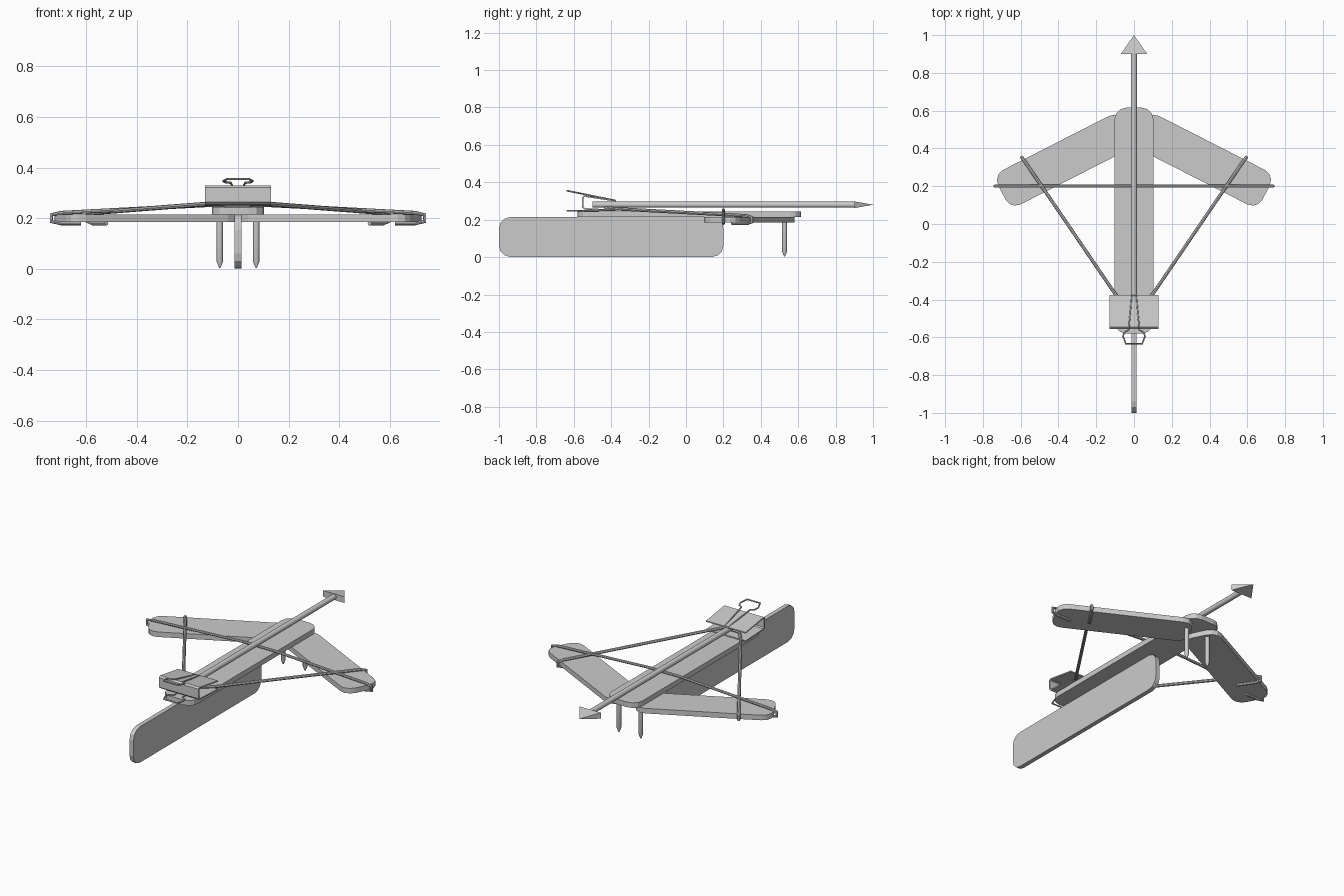
import bpy, bmesh, math
from mathutils import Matrix, Vector

if "Cube" in bpy.data.objects:
    bpy.data.objects.remove(bpy.data.objects["Cube"])


def finish(name, bm, matrix=None, smooth=False):
    bmesh.ops.recalc_face_normals(bm, faces=bm.faces)
    if matrix:
        bm.transform(matrix)
    me = bpy.data.meshes.new(name)
    bm.to_mesh(me)
    bm.free()
    ob = bpy.data.objects.new(name, me)
    bpy.context.collection.objects.link(ob)
    if smooth:
        select(ob)
        bpy.ops.object.shade_smooth_by_angle(angle=math.radians(35))
    return ob


def select(ob):
    bpy.ops.object.select_all(action='DESELECT')
    ob.select_set(True)
    bpy.context.view_layer.objects.active = ob


def extrude(name, pts, depth, matrix):
    """Flat outline in xy, thickened evenly about z = 0."""
    bm = bmesh.new()
    face = bm.faces.new([bm.verts.new((x, y, -depth / 2)) for x, y in pts])
    geo = bmesh.ops.extrude_face_region(bm, geom=[face])['geom']
    bmesh.ops.translate(bm, vec=(0, 0, depth),
                        verts=[v for v in geo if isinstance(v, bmesh.types.BMVert)])
    return finish(name, bm, matrix)


def stick(name, length, width, depth, matrix, r=0.06, seg=3):
    pts = []
    for k, (sx, sy) in enumerate([(1, 1), (-1, 1), (-1, -1), (1, -1)]):
        for i in range(seg + 1):
            a = math.pi / 2 * (k + i / seg)
            pts.append((sx * (length / 2 - r) + r * math.cos(a),
                        sy * (width / 2 - r) + r * math.sin(a)))
    return extrude(name, pts, depth, matrix)


def lathe(name, profile, matrix, seg=12, smooth=True):
    """Closed round part from (radius, height) pairs."""
    bm = bmesh.new()
    rings = [[bm.verts.new((r * math.cos(2 * math.pi * i / seg),
                            r * math.sin(2 * math.pi * i / seg), h))
              for i in range(seg)] for r, h in profile]
    for a, b in zip(rings, rings[1:]):
        for i in range(seg):
            j = (i + 1) % seg
            bm.faces.new((a[i], a[j], b[j], b[i]))
    bm.faces.new(rings[0])
    bm.faces.new(rings[-1])
    return finish(name, bm, matrix, smooth)


def tube(name, pts, radius, cyclic=False):
    cu = bpy.data.curves.new(name, 'CURVE')
    cu.dimensions = '3D'
    cu.bevel_depth = radius
    cu.bevel_resolution = 2
    cu.use_fill_caps = True
    sp = cu.splines.new('POLY')
    sp.points.add(len(pts) - 1)
    for p, co in zip(sp.points, pts):
        p.co = (*co, 1)
    sp.use_cyclic_u = cyclic
    ob = bpy.data.objects.new(name, cu)
    bpy.context.collection.objects.link(ob)
    select(ob)
    bpy.ops.object.convert(target='MESH')
    bpy.ops.object.shade_smooth_by_angle(angle=math.radians(35))


def mirrored(half):
    """Path from the right side, continued onto the left."""
    return half + [(-x, y, z) for x, y, z in reversed(half)]


T, RX, RZ = Matrix.Translation, Matrix.Rotation, Matrix.Rotation

# Stock and upright handle
stick("stock", 1.195, 0.205, 0.03, T((0, 0.018, 0.23)) @ RZ(math.pi / 2, 4, 'Z'))
stick("handle", 1.2, 0.213, 0.026,
      T((0, -0.4, 0.1075)) @ RZ(math.pi / 2, 4, 'Z') @ RX(math.pi / 2, 4, 'X'))

# Swept limbs and front pegs
ang = math.radians(27)
for side, s in (("right", 1), ("left", -1)):
    a = -ang if s > 0 else math.pi + ang
    stick(side + "_limb", 0.75, 0.205, 0.03, T((s * 0.366, 0.338, 0.2)) @ RZ(a, 4, 'Z'))
    lathe(side + "_peg", [(0.003, 0.004), (0.013, 0.03), (0.013, 0.2)],
          T((s * 0.072, 0.527, 0)))

# Arrow
to_y = RX(-math.pi / 2, 4, 'X')
lathe("arrow_shaft", [(0.016, -0.5), (0.016, 0.91)], T((0, 0, 0.28)) @ to_y)
bm = bmesh.new()
base = [bm.verts.new((x, 0.9, z)) for x, z in
        ((-0.07, 0.262), (0.07, 0.262), (0.07, 0.298), (-0.07, 0.298))]
tip = bm.verts.new((0, 1, 0.28))
bm.faces.new(base)
for i in range(4):
    bm.faces.new((base[i], base[(i + 1) % 4], tip))
finish("arrow_head", bm)

# Strings looped over the limbs
tube("cross_string", mirrored([(0.62, 0.2, 0.18), (0.70, 0.2, 0.18), (0.738, 0.2, 0.187),
                               (0.738, 0.2, 0.213), (0.70, 0.2, 0.221), (0.1, 0.2, 0.253)]), 0.008)
tube("draw_string", mirrored([(0.52, 0.246, 0.18), (0.575, 0.327, 0.18), (0.595, 0.354, 0.188),
                              (0.595, 0.354, 0.212), (0.575, 0.327, 0.221),
                              (0.10, -0.37, 0.258), (0.05, -0.43, 0.264)]), 0.009)

# Spring clip: folded sheet, profile in y and z
outer = [(-0.375, 0.304), (-0.545, 0.330), (-0.555, 0.322),
         (-0.555, 0.264), (-0.545, 0.255), (-0.375, 0.248)]
inner = [(-0.375, 0.254), (-0.540, 0.262), (-0.547, 0.268),
         (-0.547, 0.318), (-0.542, 0.322), (-0.375, 0.297)]
extrude("clip_body", outer + inner, 0.26, Matrix(((0, 0, 1, 0), (1, 0, 0, 0),
                                                 (0, 1, 0, 0), (0, 0, 0, 1))))

# Wire grips of the clip
for name, z0, z1 in (("upper_grip", 0.303, 0.355), ("lower_grip", 0.251, 0.247)):
    pts = [(0.012, -0.38), (0.028, -0.56), (0.052, -0.575), (0.058, -0.595), (0.043, -0.635)]
    tube(name, mirrored([(x, y, z0 + (z1 - z0) * (-0.38 - y) / 0.255) for x, y in pts]), 0.0045, True)
